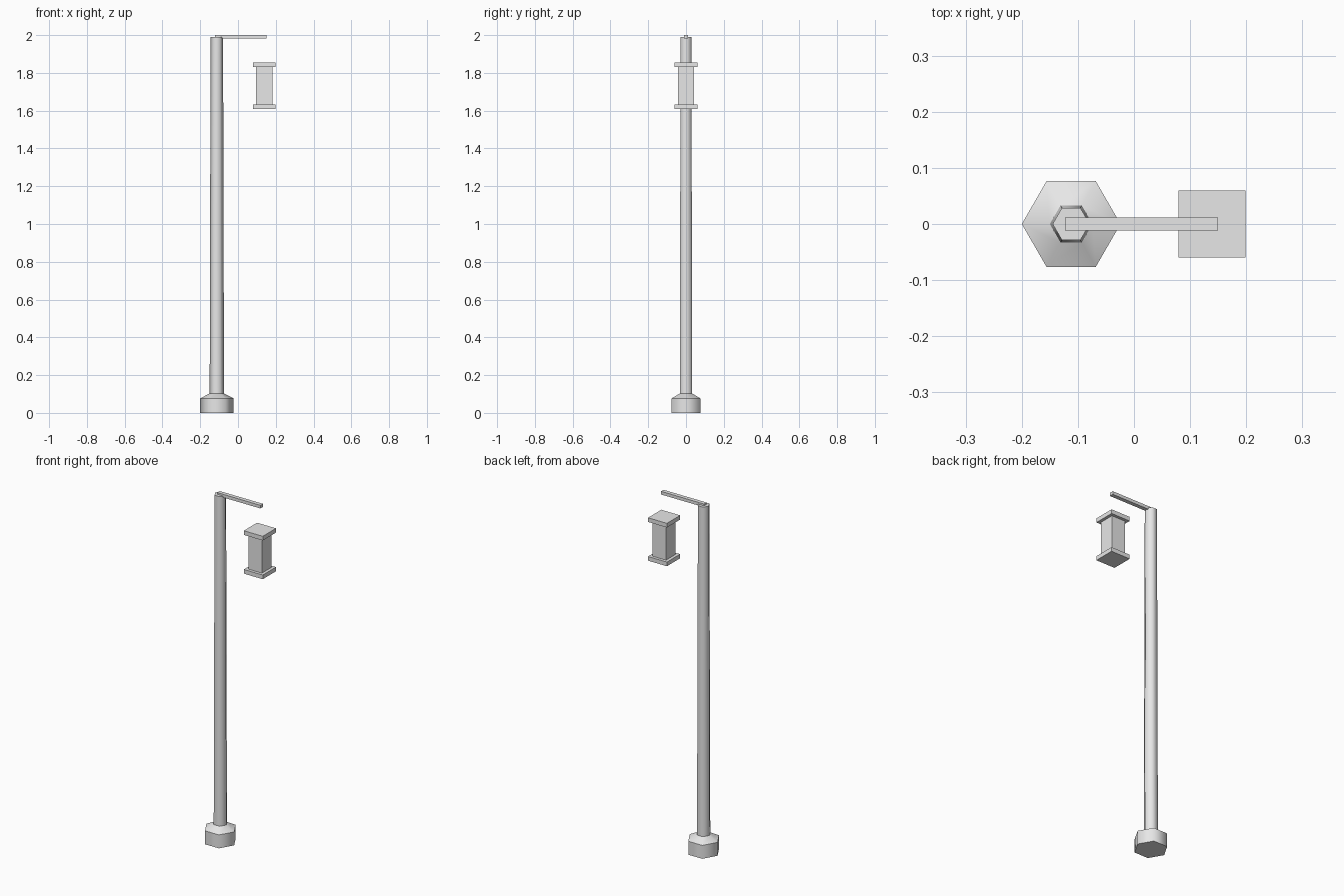
import bpy
import bmesh
from math import cos, sin, tau

cube = bpy.data.objects.get("Cube")
if cube:
    bpy.data.objects.remove(cube, do_unlink=True)

SIDES = 6
POST_X = -0.112
LAMP_X = 0.139

metal = bpy.data.materials.new("light_grey")
metal.use_nodes = True
GREY = (0.8, 0.8, 0.8, 1)
metal.diffuse_color = GREY
metal.node_tree.nodes["Principled BSDF"].inputs["Base Color"].default_value = GREY


def finish(name, bm):
    bmesh.ops.recalc_face_normals(bm, faces=bm.faces)
    mesh = bpy.data.meshes.new(name)
    bm.to_mesh(mesh)
    bm.free()
    mesh.materials.append(metal)
    obj = bpy.data.objects.new(name, mesh)
    bpy.context.collection.objects.link(obj)
    return obj


def hex_turned(name, x, profile):
    """Six-sided solid from (radius, height) pairs, smooth around, sharp at the rings."""
    bm = bmesh.new()
    rings = [[bm.verts.new((x + r * cos(tau * i / SIDES), r * sin(tau * i / SIDES), z))
              for i in range(SIDES)] for r, z in profile]
    for low, high in zip(rings, rings[1:]):
        for i in range(SIDES):
            j = (i + 1) % SIDES
            bm.faces.new((low[i], low[j], high[j], high[i])).smooth = True
    bm.faces.new(rings[0])
    bm.faces.new(rings[-1])
    for e in bm.edges:
        e.smooth = abs(e.verts[0].co.z - e.verts[1].co.z) > 0.001
    return finish(name, bm)


def box(name, x0, x1, half_y, z0, z1):
    bm = bmesh.new()
    bmesh.ops.create_cube(bm, size=1)
    for v in bm.verts:
        v.co.x = x1 if v.co.x > 0 else x0
        v.co.y *= 2 * half_y
        v.co.z = z1 if v.co.z > 0 else z0
    return finish(name, bm)


# Foot and tapered post
hex_turned("base", POST_X, [(0.088, 0), (0.088, 0.077), (0.038, 0.103)])
hex_turned("post", POST_X, [(0.038, 0.09), (0.033, 1.99)])

# Horizontal arm
box("arm", -0.123, 0.15, 0.0115, 1.982, 2.0)

# Hanging lantern: body with a plate at each end
box("lantern_body", LAMP_X - 0.043, LAMP_X + 0.043, 0.043, 1.62, 1.84)
for name, z in (("lantern_bottom", 1.608), ("lantern_top", 1.83)):
    box(name, LAMP_X - 0.06, LAMP_X + 0.06, 0.06, z, z + 0.024)
